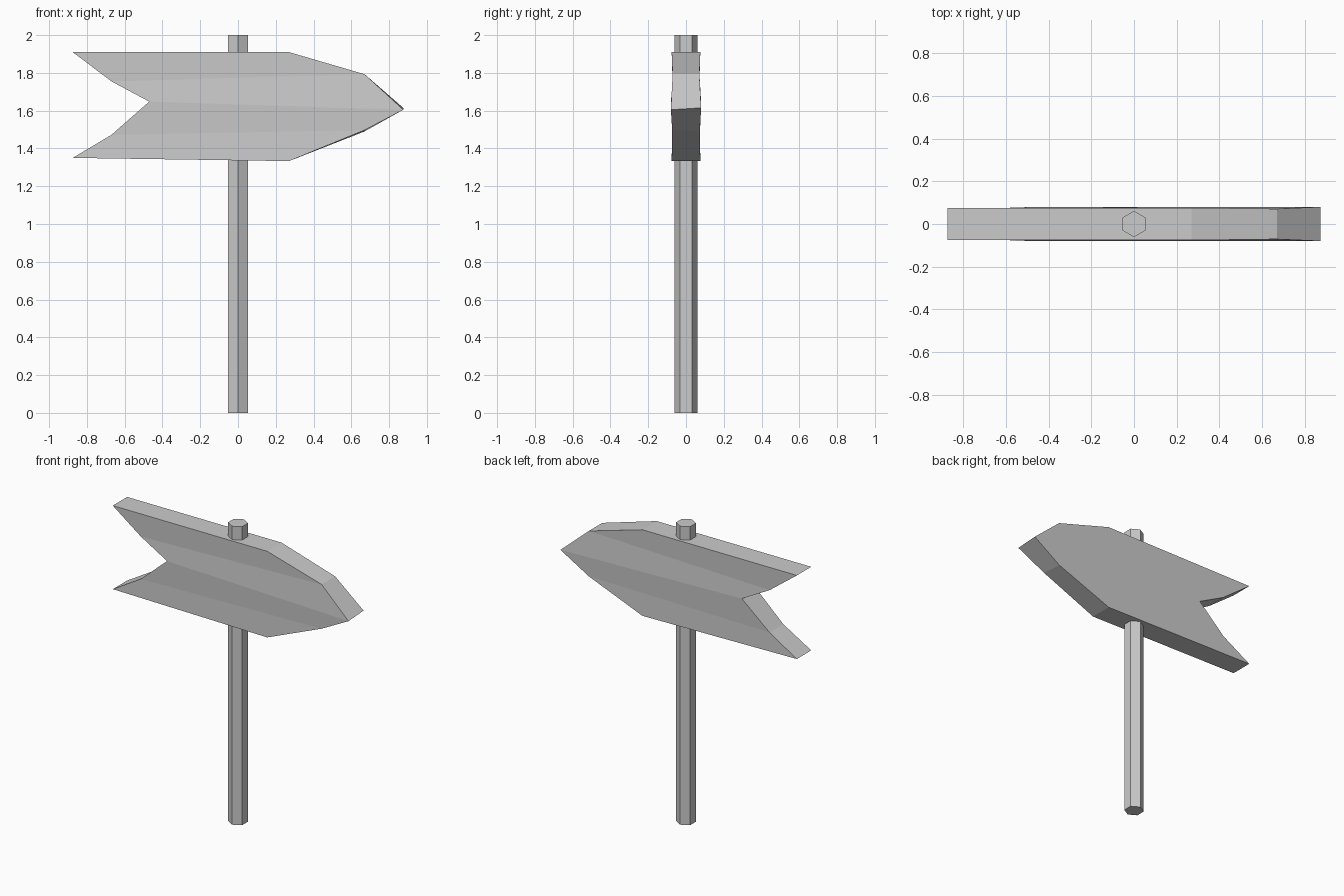
import bpy, bmesh
from math import pi

if "Cube" in bpy.data.objects:
    bpy.data.objects.remove(bpy.data.objects["Cube"])

# Hexagonal post, corners pointing to the front and back
bpy.ops.mesh.primitive_cylinder_add(vertices=6, radius=0.061, depth=2, location=(0, 0, 1))
bpy.context.object.name = "post"

# Arrow board: lengthwise rows of (tail x, tail z, head x, head z, half thickness, back head z offset)
rows = [
    (-0.875, 1.91, 0.27, 1.91, 0.076, 0.0),
    (-0.67, 1.755, 0.67, 1.793, 0.071, 0.0),
    (-0.47, 1.648, 0.875, 1.605, 0.08, 0.01),
    (-0.67, 1.472, 0.67, 1.497, 0.073, -0.007),
    (-0.875, 1.35, 0.27, 1.333, 0.076, 0.0),
]
bm = bmesh.new()
grid = []
for tx, tz, hx, hz, t, dz in rows:
    grid.append([bm.verts.new(p) for p in (
        (tx, -t, tz), (hx, -t, hz), (hx, t, hz + dz), (tx, t, tz))])

# Wrap each neighbouring pair of rows, then close the top and bottom edges
for a, b in zip(grid, grid[1:]):
    for i in range(4):
        j = (i + 1) % 4
        bm.faces.new((a[i], a[j], b[j], b[i]))
bm.faces.new(grid[0])
bm.faces.new(grid[-1])
bmesh.ops.recalc_face_normals(bm, faces=bm.faces)

mesh = bpy.data.meshes.new("arrow_board")
bm.to_mesh(mesh)
bm.free()
bpy.context.collection.objects.link(bpy.data.objects.new("arrow_board", mesh))
